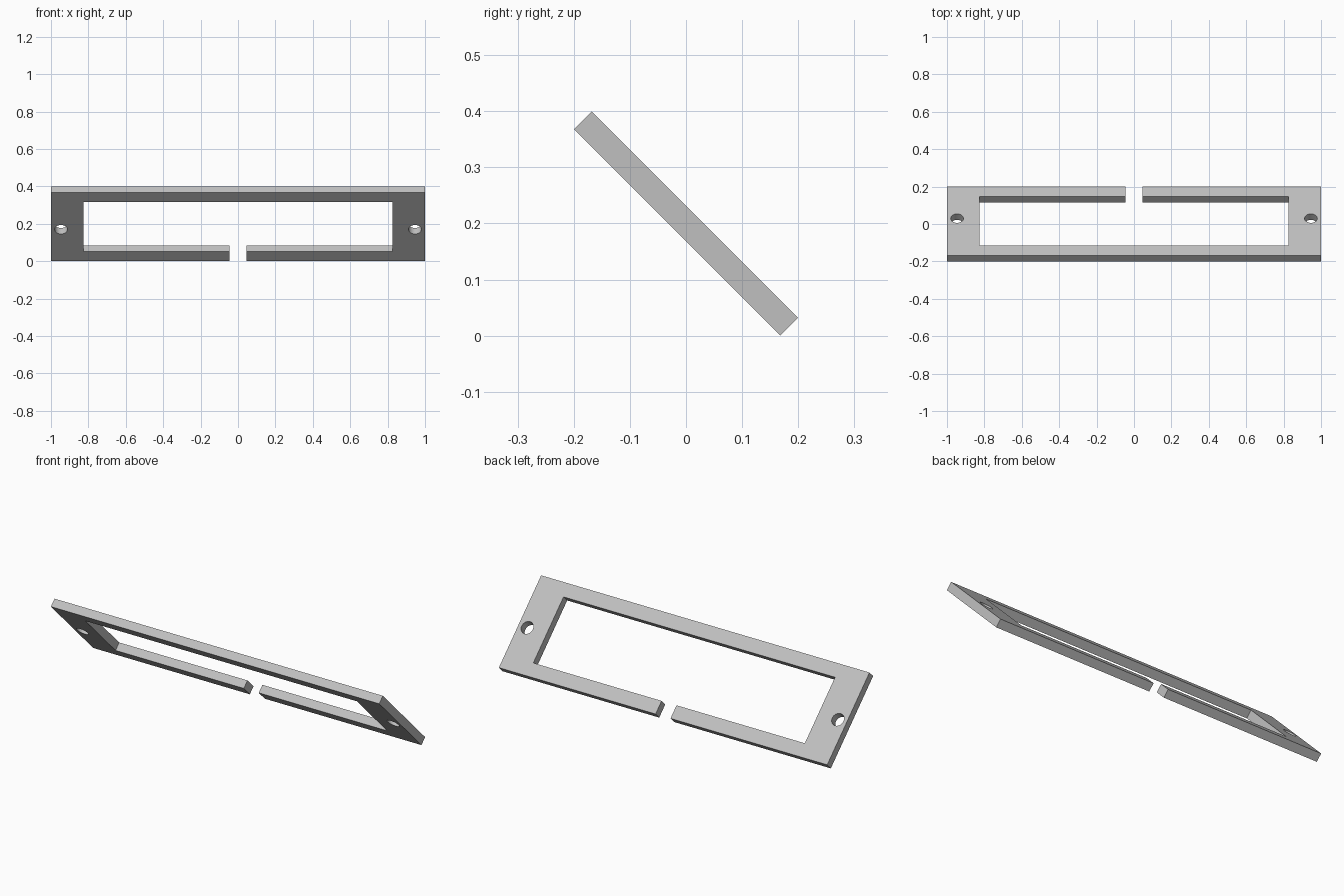
import bpy
import math

# Remove the default cube
default = bpy.data.objects.get("Cube")
if default:
    bpy.data.objects.remove(default, do_unlink=True)

LENGTH, WIDTH, THICK = 2.0, 0.52, 0.045
OPEN_X, OPEN_Y = 0.827, 0.186      # half size of the window
GAP = 0.0455                       # half width of the slot in the lower rail
HOLE_X, HOLE_Y, HOLE_R = 0.946, 0.02, 0.034

grey = bpy.data.materials.new("light grey")
grey.use_nodes = True
colour = (0.53, 0.53, 0.53, 1.0)
grey.diffuse_color = colour
grey.node_tree.nodes["Principled BSDF"].inputs["Base Color"].default_value = colour


def box(name, size, location=(0, 0, 0)):
    bpy.ops.mesh.primitive_cube_add(size=1, location=location)
    ob = bpy.context.object
    ob.name = name
    ob.scale = size
    bpy.ops.object.transform_apply(location=False, rotation=False, scale=True)
    ob.data.materials.append(grey)
    return ob


def cut(target, cutter):
    cutter.hide_render = True
    mod = target.modifiers.new("cut", "BOOLEAN")
    mod.operation = "DIFFERENCE"
    mod.solver = "EXACT"
    mod.object = cutter
    bpy.context.view_layer.objects.active = target
    bpy.ops.object.modifier_apply(modifier=mod.name)
    bpy.data.objects.remove(cutter, do_unlink=True)


# Flat frame plate
frame = box("bracket_frame", (LENGTH, WIDTH, THICK))

# Large window, then the slot through the lower rail
cut(frame, box("window_cutter", (OPEN_X * 2, OPEN_Y * 2, 0.2)))
cut(frame, box("slot_cutter", (GAP * 2, 0.3, 0.2), (0, 0.25, 0)))

# Screw hole at each end
for side in (-1, 1):
    bpy.ops.mesh.primitive_cylinder_add(vertices=32, radius=HOLE_R, depth=0.2,
                                        location=(side * HOLE_X, HOLE_Y, 0))
    hole = bpy.context.object
    hole.data.materials.append(grey)
    cut(frame, hole)

# Lean the frame forward and rest it on the ground
frame.rotation_euler.x = -math.radians(45)
frame.location.z = (WIDTH + THICK) / 2 * math.sin(math.radians(45))
bpy.ops.object.select_all(action="DESELECT")
frame.select_set(True)
bpy.context.view_layer.objects.active = frame
bpy.ops.object.shade_smooth_by_angle(angle=math.radians(30))
